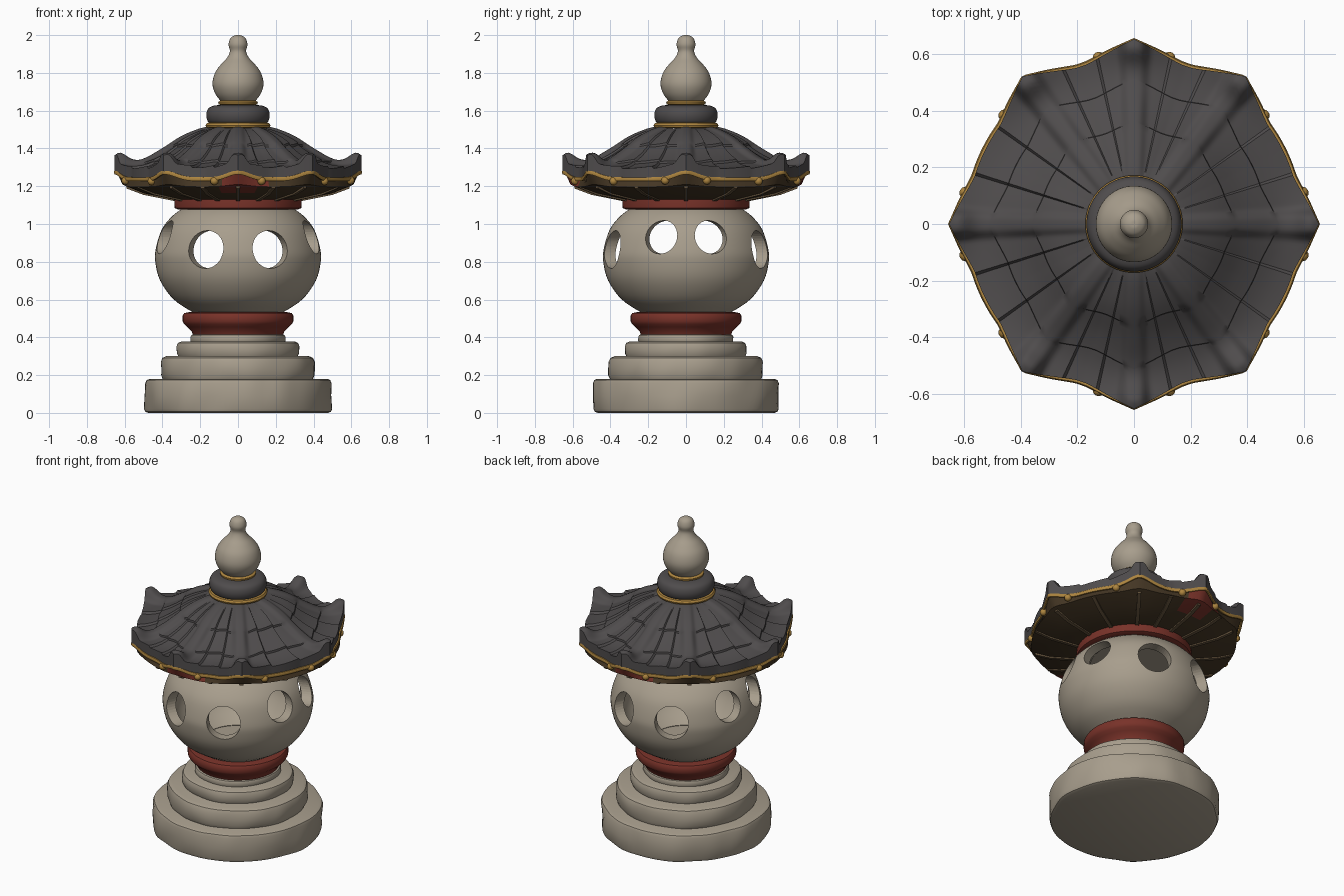
import bpy, bmesh, math
from mathutils import Vector, noise

if "Cube" in bpy.data.objects:
    bpy.data.objects.remove(bpy.data.objects["Cube"])

TAU = 2 * math.pi


def material(name, r, g, b):
    m = bpy.data.materials.new(name)
    m.diffuse_color = (r, g, b, 1)
    m.use_nodes = True
    m.node_tree.nodes["Principled BSDF"].inputs["Base Color"].default_value = m.diffuse_color
    return m


STONE = material("warm_stone", 0.39, 0.34, 0.265)
SLATE = material("dark_slate", 0.078, 0.072, 0.073)
RED = material("oxide_red", 0.19, 0.032, 0.022)
GOLD = material("old_gold", 0.42, 0.235, 0.05)
BROWN = material("dark_wood", 0.06, 0.038, 0.018)
RIB = material("rib_wood", 0.12, 0.08, 0.042)


def finish(name, bm, mat, angle=35):
    bmesh.ops.recalc_face_normals(bm, faces=bm.faces)
    me = bpy.data.meshes.new(name)
    bm.to_mesh(me)
    bm.free()
    ob = bpy.data.objects.new(name, me)
    bpy.context.collection.objects.link(ob)
    me.materials.append(mat)
    bpy.ops.object.select_all(action='DESELECT')
    ob.select_set(True)
    bpy.context.view_layer.objects.active = ob
    bpy.ops.object.shade_smooth_by_angle(angle=math.radians(angle))
    return ob


def rings(name, funcs, mat, n=96, angle=35, wrap=False, wobble=0.0):
    """Skin rings; each ring is a function of the angle giving (radius, z)."""
    bm = bmesh.new()
    rows = []
    for f in funcs:
        row = []
        for i in range(n):
            a = TAU * i / n
            r, z = f(a)
            p = Vector((r * math.cos(a), r * math.sin(a), z))
            if wobble:
                k = 1 + wobble * noise.noise(p * 7)
                p.x *= k
                p.y *= k
            row.append(bm.verts.new(p))
        rows.append(row)
    pairs = list(zip(rows, rows[1:])) + ([(rows[-1], rows[0])] if wrap else [])
    for lo, hi in pairs:
        for i in range(n):
            j = (i + 1) % n
            bm.faces.new((lo[i], lo[j], hi[j], hi[i]))
    if not wrap:
        bm.faces.new(rows[0])
        bm.faces.new(rows[-1])
    return finish(name, bm, mat, angle)


def lathe(name, pts, mat, **kw):
    return rings(name, [lambda a, p=p: p for p in pts], mat, **kw)


def smooth_path(pts, steps=4):
    """Catmull-Rom curve through profile points."""
    out = []
    q = [pts[0]] + list(pts) + [pts[-1]]
    for i in range(1, len(q) - 2):
        for s in range(steps):
            t = s / steps
            out.append(tuple(0.5 * (2 * b + (c - a) * t + (2 * a - 5 * b + 4 * c - d) * t * t
                             + (3 * b - a - 3 * c + d) * t ** 3)
                             for a, b, c, d in zip(*q[i - 1:i + 3])))
    return out + [pts[-1]]


def interp(pts, x):
    if x <= pts[0][0]:
        return pts[0][1]
    for (x0, y0), (x1, y1) in zip(pts, pts[1:]):
        if x <= x1:
            return y0 + (y1 - y0) * (x - x0) / (x1 - x0)
    return pts[-1][1]


# Stepped stone base
def tier(name, r, z0, z1, b):
    lathe(name, [(r - b, z0), (r - b * 0.3, z0 + b * 0.3), (r, z0 + b), (r, (z0 + z1) / 2),
                 (r, z1 - b), (r - b * 0.3, z1 - b * 0.3), (r - b, z1)], STONE, wobble=0.025)


tier("base_bottom_tier", 0.493, 0.0, 0.18, 0.022)
tier("base_middle_tier", 0.408, 0.17, 0.30, 0.03)
tier("base_upper_tier", 0.322, 0.29, 0.378, 0.025)
tier("base_collar", 0.25, 0.37, 0.415, 0.012)

# Red pedestal and neck ring
lathe("pedestal_ring", [(0.22, 0.402), (0.238, 0.41), (0.245, 0.43), (0.268, 0.455), (0.285, 0.47),
                        (0.293, 0.485), (0.293, 0.515), (0.285, 0.528), (0.26, 0.533)], RED)
lathe("neck_ring", [(0.315, 1.076), (0.335, 1.084), (0.337, 1.11), (0.335, 1.136), (0.31, 1.15)], RED)

# Hollow stone globe with eight round windows
outer = smooth_path([(0.235, 0.53), (0.34, 0.6), (0.412, 0.7), (0.438, 0.8), (0.435, 0.87),
                     (0.404, 0.97), (0.35, 1.04), (0.29, 1.085)])
inner = [(r * 0.86, 0.82 + (z - 0.82) * 0.88) for r, z in outer]
globe = rings("globe", [lambda a, p=p: p for p in outer + inner[::-1]], STONE, wrap=True)
# floor and ceiling that close the shell
lathe("globe_floor", [(0.23, 0.53), (0.23, 0.56)], STONE)
lathe("globe_ceiling", [(0.27, 1.05), (0.27, 1.08)], STONE)
for base, r, z in ((66.5, 0.1, 0.865), (18.5, 0.088, 0.93)):
    for deg in (base, 180 - base, 180 + base, -base):
        a = math.radians(deg)
        bpy.ops.mesh.primitive_cylinder_add(
            vertices=40, radius=r, depth=0.4, rotation=(0, math.pi / 2, a),
            location=(0.42 * math.cos(a), 0.42 * math.sin(a), z))
        cutter = bpy.context.object
        cutter.hide_render = True
        bpy.context.view_layer.objects.active = globe
        mod = globe.modifiers.new("window", 'BOOLEAN')
        mod.operation, mod.solver, mod.object = 'DIFFERENCE', 'EXACT', cutter
        bpy.ops.object.modifier_apply(modifier=mod.name)
        bpy.data.objects.remove(cutter)
bpy.ops.object.select_all(action='DESELECT')
globe.select_set(True)
bpy.ops.object.shade_smooth_by_angle(angle=math.radians(35))

# Roof layout: eight upturned corners
CORNERS = [math.radians(d) for d in (0, 53, 90, 127, 180, 233, 270, 307)]


def corner_gap(a):
    return min(abs((a - c + math.pi) % TAU - math.pi) for c in CORNERS)


def sector(a):
    """Fraction across the roof panel."""
    a %= TAU
    for c, d in zip(CORNERS, CORNERS[1:] + [TAU]):
        if c <= a <= d:
            return (a - c) / (d - c)
    return 0


def rim(a):
    return 0.588 + 0.066 * max(0, 1 - corner_gap(a) / 0.3) ** 1.4


def lift(a):
    return math.exp(-(corner_gap(a) / 0.13) ** 2)


PANEL = smooth_path([(0.15, 1.51), (0.2, 1.492), (0.3, 1.44), (0.4, 1.365), (0.5, 1.312), (0.59, 1.29), (0.66, 1.29)])
RIDGE = smooth_path([(0.15, 1.515), (0.2, 1.507), (0.3, 1.466), (0.4, 1.402), (0.5, 1.346),
                     (0.56, 1.343), (0.62, 1.378), (0.66, 1.36)])


def roof_ring(t, dz=0.0):
    def f(a):
        R = rim(a)
        r = 0.15 + (R - 0.15) * t
        d = corner_gap(a) * r
        w = 0.045 + 0.03 * t
        k = 0.65 * math.exp(-(d / (w * 0.62)) ** 4) + 0.35 * math.exp(-(d / (w * 1.7)) ** 2)
        z = interp(PANEL, r) * (1 - k) + interp(RIDGE, r) * k
        # overlapping tile strips: saw-tooth across each panel
        z += 0.014 * ((sector(a) * 3) % 1 - 0.5) * (1 - k) * min(1, t * 4)
        return r, z + dz * (1 - k)
    return f


# Tiled roof: courses drop by a small step
steps = []
for c0, c1 in ((0.0, 0.42), (0.42, 0.72), (0.72, 1.0)):
    for i in range(9):
        t = c0 + (c1 - c0) * i / 8
        steps.append(roof_ring(min(t + (0.004 if i == 0 else 0), 1), -0.005 + 0.012 * i / 8))


def eave_z(a):
    return 1.237 + 0.036 * lift(a)


steps.append(lambda a: (rim(a), eave_z(a) + 0.005))
steps.append(lambda a: (rim(a) - 0.05, eave_z(a) - 0.005))
steps.append(lambda a: (0.3, 1.2))
rings("tiled_roof", steps, SLATE, n=360, angle=40)

# Dark wooden soffit under the eaves, with a red panel at front and back
soffit = rings("soffit", [lambda a: (rim(a) - 0.012, eave_z(a)),
                          lambda a: (0.596 + 0.015 * lift(a), 1.197 + 0.012 * lift(a)),
                          lambda a: (0.5, 1.163), lambda a: (0.33, 1.128)], BROWN, n=180)
soffit.data.materials.append(RED)
for p in soffit.data.polygons:
    c = p.center
    if abs(c.y) > 0.54 and -0.09 < c.x * (1 if c.y < 0 else -1) < 0.17 and len(p.vertices) == 4:
        p.material_index = 1

# Radial ribs below the soffit
bm = bmesh.new()
for i, c in enumerate(CORNERS):
    nxt = (CORNERS + [TAU])[i + 1]
    for a in (c, (c + nxt) / 2):
        u = Vector((math.cos(a), math.sin(a), 0))
        v = Vector((-u.y, u.x, 0)) * 0.011
        up = Vector((0, 0, 0.016))
        ends = [u * r + Vector((0, 0, z)) for r, z in ((0.33, 1.12), (0.5, 1.154), (0.59, 1.188))]
        loops = [[bm.verts.new(q) for q in (e - v, e + v, e + v + up, e - v + up)] for e in ends]
        for A, B in zip(loops, loops[1:]):
            for k in range(4):
                bm.faces.new((A[k], A[(k + 1) % 4], B[(k + 1) % 4], B[k]))
        bm.faces.new(loops[0])
        bm.faces.new(loops[-1])
finish("soffit_ribs", bm, RIB)

# Gold trim running along the eave, with small studs
trim = []
for k in range(6):
    dr, dz = 0.009 * math.cos(TAU * k / 6), 0.012 * math.sin(TAU * k / 6)
    trim.append(lambda a, dr=dr, dz=dz: (rim(a) + 0.003 - 0.008 * lift(a) + dr, eave_z(a) + dz))
rings("eave_trim", trim, GOLD, n=240, wrap=True, angle=50)
bm = bmesh.new()
for base in (10.5, 40, 78):
    for deg in (base, 180 - base, 180 + base, -base):
        a = math.radians(deg)
        made = bmesh.ops.create_icosphere(bm, subdivisions=2, radius=0.022)["verts"]
        for v in made:
            v.co += Vector((rim(a) * math.cos(a), rim(a) * math.sin(a), eave_z(a) - 0.012))
finish("eave_studs", bm, GOLD)

# Crown above the roof
lathe("crown_lower_trim", [(0.15, 1.508), (0.168, 1.512), (0.172, 1.522), (0.165, 1.534), (0.14, 1.54)], GOLD)
lathe("crown_ring", smooth_path([(0.135, 1.53), (0.158, 1.54), (0.168, 1.575), (0.158, 1.61),
                                 (0.13, 1.626), (0.09, 1.63)]), SLATE)
lathe("crown_upper_trim", [(0.085, 1.628), (0.103, 1.634), (0.105, 1.645), (0.095, 1.653), (0.08, 1.655)], GOLD)

# Gourd-shaped stone finial
lathe("finial", smooth_path([(0.085, 1.645), (0.118, 1.685), (0.135, 1.74), (0.122, 1.8), (0.09, 1.845),
                             (0.058, 1.88), (0.043, 1.915), (0.05, 1.95), (0.04, 1.983),
                             (0.018, 1.998), (0.002, 2.0)]), STONE, n=64)
